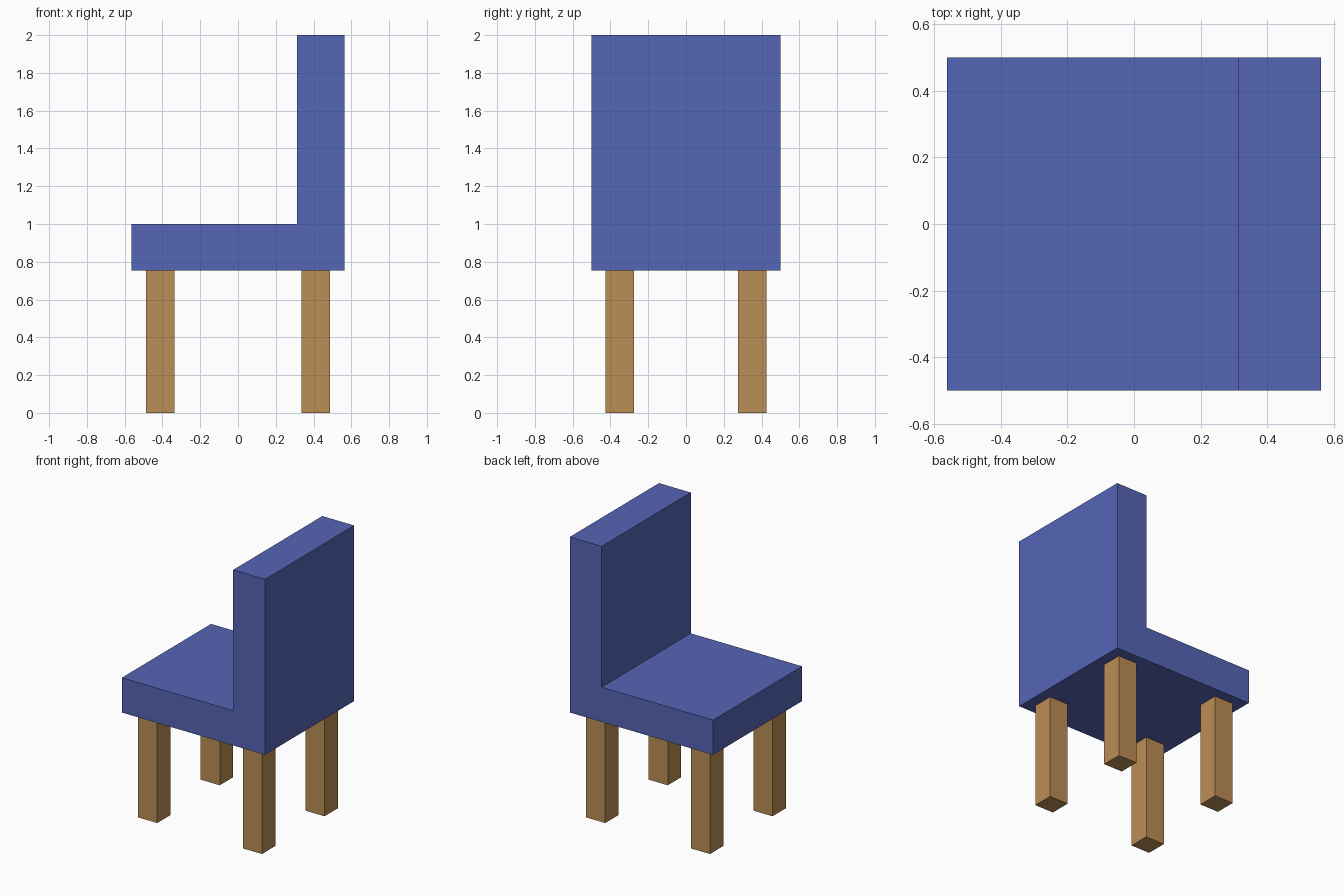
import bpy
import bmesh

if "Cube" in bpy.data.objects:
    bpy.data.objects.remove(bpy.data.objects["Cube"])


def material(name, color):
    mat = bpy.data.materials.new(name)
    mat.diffuse_color = color
    mat.use_nodes = True
    mat.node_tree.nodes["Principled BSDF"].inputs["Base Color"].default_value = mat.diffuse_color
    return mat


def add_object(name, bm, mat):
    bmesh.ops.recalc_face_normals(bm, faces=bm.faces)
    mesh = bpy.data.meshes.new(name)
    bm.to_mesh(mesh)
    bm.free()
    mesh.materials.append(mat)
    obj = bpy.data.objects.new(name, mesh)
    bpy.context.collection.objects.link(obj)
    return obj


def extruded_profile(name, profile, half_depth, mat):
    """Extrude an x-z outline along y, centred on y = 0."""
    bm = bmesh.new()
    face = bm.faces.new([bm.verts.new((x, -half_depth, z)) for x, z in profile])
    new = bmesh.ops.extrude_face_region(bm, geom=[face])["geom"]
    verts = [g for g in new if isinstance(g, bmesh.types.BMVert)]
    bmesh.ops.translate(bm, verts=verts, vec=(0, 2 * half_depth, 0))
    return add_object(name, bm, mat)


def box(name, center, size, mat):
    bm = bmesh.new()
    bmesh.ops.create_cube(bm, size=1)
    bmesh.ops.scale(bm, verts=bm.verts, vec=size)
    obj = add_object(name, bm, mat)
    obj.location = center
    return obj


fabric = material("blue_fabric", (0.09, 0.13, 0.46, 1))
wood = material("wood", (0.50, 0.27, 0.09, 1))

SEAT_BOTTOM, SEAT_TOP, BACK_TOP = 0.753, 1.0, 2.0
HALF_LENGTH, BACK_FACE = 0.5625, 0.3125

# Seat and backrest: one continuous L-shaped block
extruded_profile("seat_and_backrest", [
    (-HALF_LENGTH, SEAT_BOTTOM), (HALF_LENGTH, SEAT_BOTTOM),
    (HALF_LENGTH, BACK_TOP), (BACK_FACE, BACK_TOP),
    (BACK_FACE, SEAT_TOP), (-HALF_LENGTH, SEAT_TOP),
], 0.5, fabric)

# Four square legs
for end, sx in (("seat_edge", -1), ("backrest", 1)):
    for side, sy in (("right", -1), ("left", 1)):
        box(f"{end}_{side}_leg", (sx * 0.4115, sy * 0.351, SEAT_BOTTOM / 2),
            (0.15, 0.15, SEAT_BOTTOM), wood)
